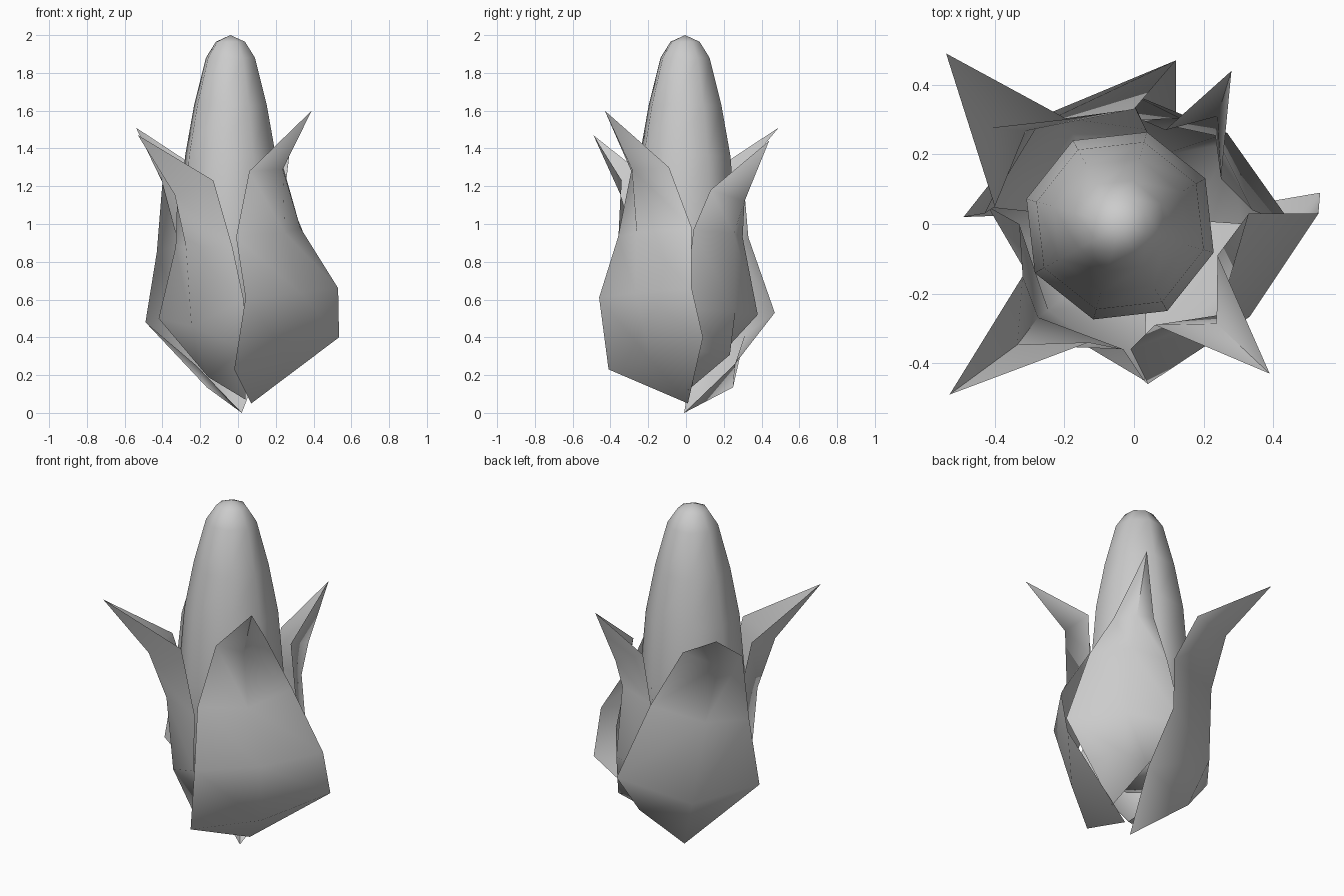
import bpy, bmesh, math
from mathutils import Vector

cube = bpy.data.objects.get("Cube")
if cube:
    bpy.data.objects.remove(cube, do_unlink=True)

# One plain grey for the whole plant
GREY = (0.6, 0.6, 0.6, 1.0)
grey = bpy.data.materials.new("plain grey")
grey.use_nodes = True
grey.diffuse_color = GREY
grey.node_tree.nodes["Principled BSDF"].inputs["Base Color"].default_value = GREY


def finish(bm, name):
    """Turn a bmesh into a smooth-shaded grey object."""
    mesh = bpy.data.meshes.new(name)
    bm.to_mesh(mesh)
    bm.free()
    mesh.materials.append(grey)
    obj = bpy.data.objects.new(name, mesh)
    bpy.context.collection.objects.link(obj)
    bpy.ops.object.select_all(action="DESELECT")
    obj.select_set(True)
    bpy.context.view_layer.objects.active = obj
    bpy.ops.object.shade_smooth_by_angle(angle=math.radians(75))
    return obj


def build_cob(profile, sides, centre, turn):
    """Eight-sided turned body, closed at both ends."""
    bm = bmesh.new()
    rings = []
    for radius, height in profile:
        ring = []
        for i in range(sides):
            angle = turn + math.tau * i / sides
            offset = Vector((math.cos(angle), math.sin(angle), 0)) * radius
            ring.append(bm.verts.new(centre + offset + Vector((0, 0, height))))
        rings.append(ring)
    for low, high in zip(rings, rings[1:]):
        for i in range(sides):
            j = (i + 1) % sides
            bm.faces.new((low[i], low[j], high[j], high[i]))
    bm.faces.new(reversed(rings[0]))
    top = bm.verts.new(centre + Vector((0, 0, 2)))
    for i in range(sides):
        bm.faces.new((rings[-1][i], rings[-1][(i + 1) % sides], top))
    return finish(bm, "cob")


def build_husk(name, tip, base, bulges, drops, rows):
    """Cupped leaf: paired edge points, a rib pushed outward, tip and base."""
    tip, base = Vector(tip), Vector(base)
    outward = Vector((tip.x, tip.y, 0)).normalized()
    pairs = [(Vector(a), Vector(b)) for a, b in rows]
    if len(pairs) == 3:  # leaf that narrows straight to its base
        pairs.append(tuple(p.lerp(base, 0.5) for p in pairs[-1]))
    bm = bmesh.new()
    strips = []
    for (a, b), bulge, drop in zip(pairs, bulges, drops):
        rib = (a + b) / 2 + outward * bulge - Vector((0, 0, drop))
        strips.append([bm.verts.new(p) for p in (a, rib, b)])
    tip_vert, base_vert = bm.verts.new(tip), bm.verts.new(base)
    for k in range(2):
        bm.faces.new((tip_vert, strips[0][k], strips[0][k + 1]))
        bm.faces.new((strips[-1][k + 1], strips[-1][k], base_vert))
        for up, down in zip(strips, strips[1:]):
            bm.faces.new((up[k], down[k], down[k + 1], up[k + 1]))
    bm.normal_update()
    if sum(f.normal.dot(outward) * f.calc_area() for f in bm.faces) < 0:
        bmesh.ops.reverse_faces(bm, faces=bm.faces[:])
    return finish(bm, name)


# Central cob
build_cob([(0.16, 0.36), (0.26, 0.6), (0.28, 1.0), (0.25, 1.36), (0.2, 1.63),
           (0.135, 1.88), (0.08, 1.965)],
          8, Vector((-0.04, -0.005, 0)), math.radians(29))

# Four husk leaves, edge points listed from the top down
build_husk("husk_front_left", (0.39, -0.43, 1.6), (0.07, 0.01, 0.05),
           (0.13, 0.13, 0.07, 0.03), (0, 0, 0, 0.04), [
    ((0.06, -0.29, 1.28), (0.24, -0.09, 1.3)),
    ((-0.01, -0.36, 0.93), (0.33, 0.03, 0.98)),
    ((0.04, -0.46, 0.61), (0.53, 0.03, 0.66)),
    ((-0.02, -0.41, 0.23), (0.535, 0.09, 0.4))])
build_husk("husk_front_right", (-0.53, -0.49, 1.47), (0.04, 0, 0.07),
           (0.15, 0.13, 0.07, 0.11), (0.06, 0, 0.09, 0.12), [
    ((-0.32, -0.15, 1.2), (-0.13, -0.34, 1.23)),
    ((-0.33, 0, 0.88), (-0.03, -0.36, 0.88)),
    ((-0.42, 0.05, 0.5), (0.03, -0.45, 0.6))])
build_husk("husk_back_right", (-0.54, 0.49, 1.51), (0.02, -0.01, 0),
           (0.15, 0.13, 0.1, 0.155), (0, 0, 0.09, 0.12), [
    ((-0.4, 0.05, 1.22), (-0.19, 0.3, 1.28)),
    ((-0.43, 0.03, 0.85), (0, 0.33, 0.93)),
    ((-0.49, 0.02, 0.48), (0.12, 0.47, 0.53)),
    ((-0.22, 0.03, 0.25), (0.12, 0.26, 0.26))])
build_husk("husk_back_left", (0.28, 0.44, 1.44), (0.16, 0.01, 0.12),
           (0.13, 0.1, 0.09, 0.16), (0.06, 0, 0, 0.02), [
    ((0.25, 0.13, 1.18), (0.09, 0.27, 1.18)),
    ((0.34, 0.04, 0.97), (0.02, 0.3, 0.93)),
    ((0.46, -0.01, 0.55), (-0.02, 0.38, 0.52))])
